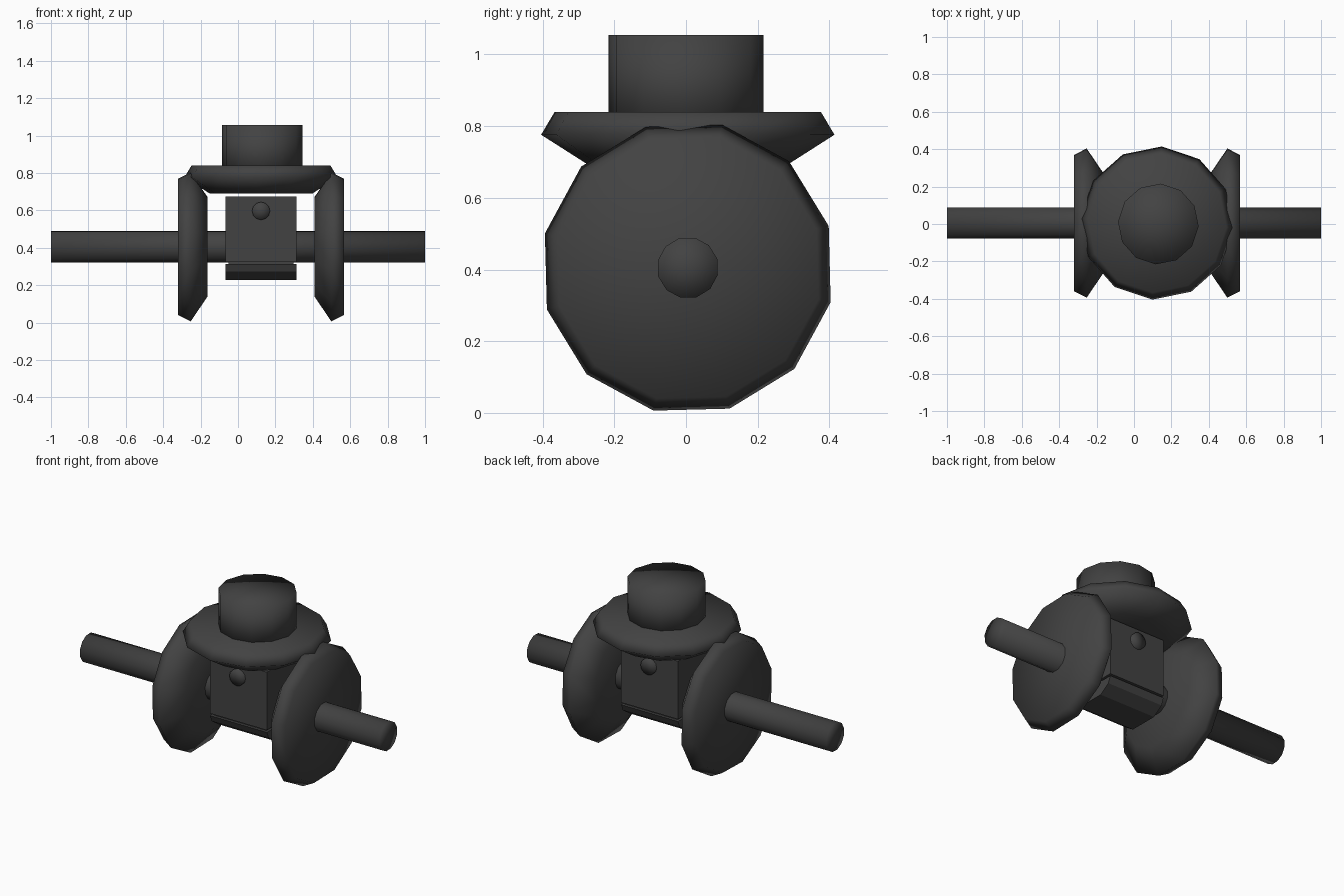
import bpy, bmesh, math
from mathutils import Matrix, Vector

if "Cube" in bpy.data.objects:
    bpy.data.objects.remove(bpy.data.objects["Cube"])

dark = bpy.data.materials.new("dark_steel")
dark.diffuse_color = (0.055, 0.055, 0.055, 1)
dark.use_nodes = True
dark.node_tree.nodes["Principled BSDF"].inputs["Base Color"].default_value = dark.diffuse_color


def finish(bm, name, smooth=True):
    bmesh.ops.recalc_face_normals(bm, faces=bm.faces[:])
    me = bpy.data.meshes.new(name)
    bm.to_mesh(me)
    bm.free()
    me.materials.append(dark)
    for p in me.polygons:
        p.use_smooth = smooth
    ob = bpy.data.objects.new(name, me)
    bpy.context.collection.objects.link(ob)
    return ob


def lathe(name, profile, origin, axis, ref, phase, sides=12):
    """Spin (radius, offset) points around an axis; both ends are capped."""
    axis, ref, origin = Vector(axis), Vector(ref), Vector(origin)
    side = axis.cross(ref)
    bm = bmesh.new()
    rings = []
    for r, h in profile:
        ring = []
        for i in range(sides):
            a = math.radians(phase) + 2 * math.pi * i / sides
            ring.append(bm.verts.new(origin + axis * h + (ref * math.cos(a) + side * math.sin(a)) * r))
        rings.append(ring)
    for lo, hi in zip(rings, rings[1:]):
        for i in range(sides):
            j = (i + 1) % sides
            bm.faces.new((lo[i], lo[j], hi[j], hi[i]))
    # fan caps with a centre vertex
    for ring, (r, h) in ((rings[0], profile[0]), (rings[-1], profile[-1])):
        c = bm.verts.new(origin + axis * h)
        for i in range(sides):
            bm.faces.new((ring[i], ring[(i + 1) % sides], c))
    return finish(bm, name)


def prism(bm, outline, x0, x1):
    """Extrude a (y, z) outline along x."""
    f = bm.faces.new([bm.verts.new((x0, y, z)) for y, z in outline])
    ext = bmesh.ops.extrude_face_region(bm, geom=[f])
    moved = [v for v in ext["geom"] if isinstance(v, bmesh.types.BMVert)]
    bmesh.ops.translate(bm, verts=moved, vec=(x1 - x0, 0, 0))
    bm.faces.ensure_lookup_table()


CX, CY, CZ = 0.123, 0.005, 0.405   # centre of the gear set
X, Y, Z = (1, 0, 0), (0, 1, 0), (0, 0, 1)

# bevel gear section: inner face, widest rim, back face
gear = [(0.275, 0.287), (0.41, 0.376), (0.375, 0.443)]

# through shaft
lathe("shaft", [(0.086, -1.0), (0.086, 1.0)], (0, CY, CZ), X, Y, 16.5)

# two side gears facing each other
lathe("right_gear", gear, (CX, CY, CZ), X, Y, 16.5)
lathe("left_gear", [(r, -h) for r, h in gear], (CX, CY, CZ), X, Y, 16.5)

# top gear and its stub shaft
lathe("top_gear", [(0.275, 0.69), (0.41, 0.776), (0.372, 0.84)], (CX, CY, 0), Z, X, -3.5)
lathe("top_stub", [(0.216, 0.78), (0.216, 1.055)], (CX + 0.007, 0, 0), Z, X, -3.5)

# central carrier block with a rounded lower cap below a narrow groove
bm = bmesh.new()
w = 0.172
prism(bm, [(-w, 0.325), (w, 0.325), (w, 0.675), (-w, 0.675)], CX - 0.19, CX + 0.19)
prism(bm, [(-0.155, 0.30), (0.155, 0.30), (0.155, 0.34), (-0.155, 0.34)], CX - 0.175, CX + 0.175)
prism(bm, [(-w, 0.312), (-0.155, 0.272), (-0.09, 0.228), (0.09, 0.228),
           (0.155, 0.272), (w, 0.312)], CX - 0.19, CX + 0.19)
block = finish(bm, "carrier_block", smooth=False)

# cross pin through the carrier block
lathe("cross_pin", [(0.048, -0.19), (0.048, 0.19)], (CX, 0, 0.597), Y, X, 0)
